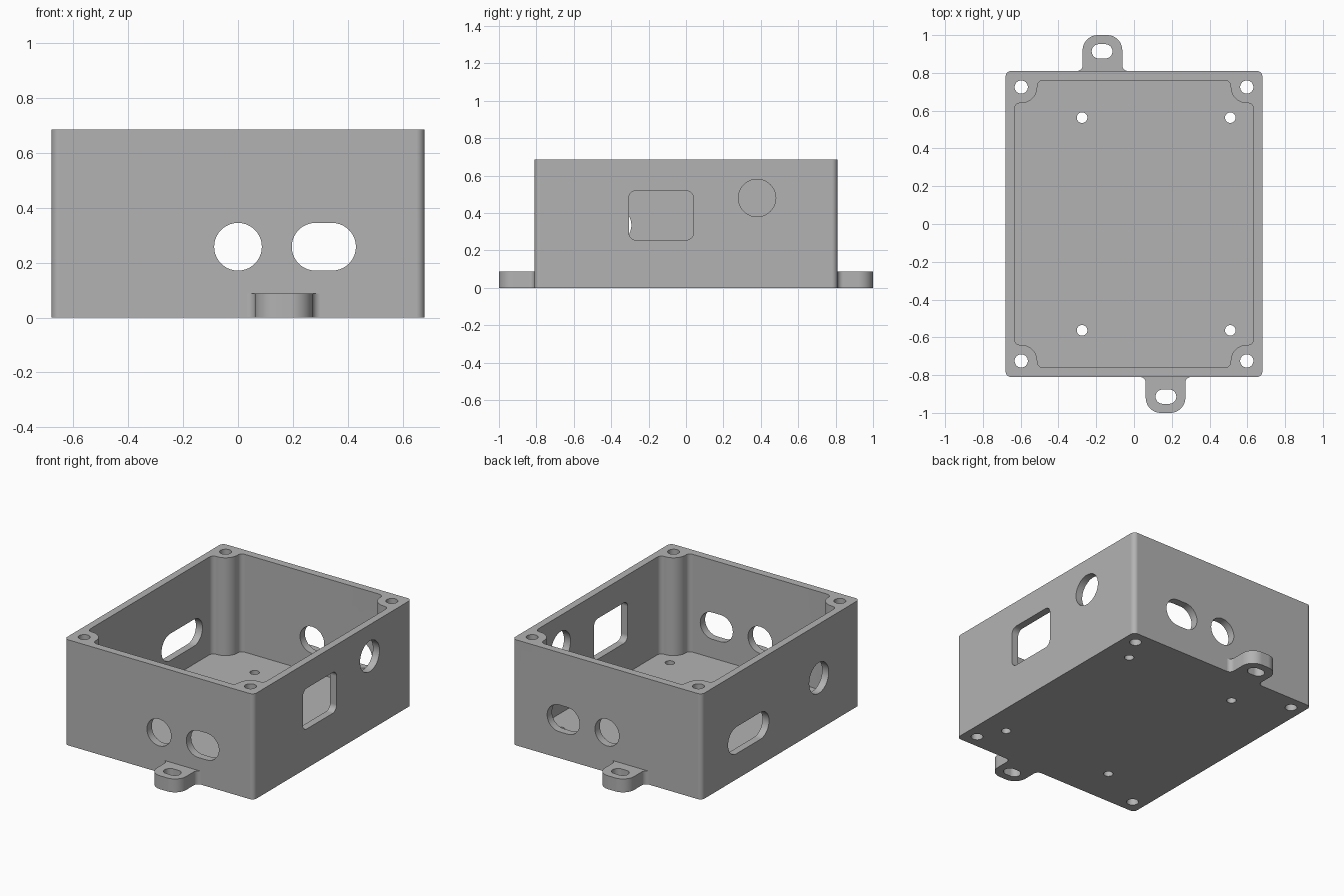
import bpy, bmesh
from math import radians, cos, sin

if "Cube" in bpy.data.objects:
    bpy.data.objects.remove(bpy.data.objects["Cube"])

GREY = (0.45, 0.45, 0.45, 1)
plastic = bpy.data.materials.new("grey plastic")
plastic.use_nodes = True
plastic.diffuse_color = GREY
plastic.node_tree.nodes["Principled BSDF"].inputs["Base Color"].default_value = GREY

HALF_X, HALF_Y, HEIGHT, FLOOR = 0.68, 0.81, 0.685, 0.05


def arc(cx, cy, r, start, end, steps=10):
    angles = [radians(start + (end - start) * i / steps) for i in range(steps + 1)]
    return [(cx + r * cos(a), cy + r * sin(a)) for a in angles]


def rounded(cx, cy, hx, hy, r):
    """Rounded rectangle; a slot or a circle when r fills the half size."""
    dx, dy = hx - r, hy - r
    return (arc(cx + dx, cy + dy, r, 0, 90) + arc(cx - dx, cy + dy, r, 90, 180)
            + arc(cx - dx, cy - dy, r, 180, 270) + arc(cx + dx, cy - dy, r, 270, 360))


def prism(name, outline, low, high, axis="z"):
    """Extrude an outline along an axis into a closed solid."""
    place = {"z": lambda u, v: (u, v, low),
             "x": lambda u, v: (low, u, v),
             "y": lambda u, v: (u, low, v)}[axis]
    shift = {"z": (0, 0, 1), "x": (1, 0, 0), "y": (0, 1, 0)}[axis]
    bm = bmesh.new()
    verts = [bm.verts.new(place(u, v)) for u, v in outline]
    face = bm.faces.new(verts)
    new = bmesh.ops.extrude_face_region(bm, geom=[face])["geom"]
    bmesh.ops.translate(bm, vec=[s * (high - low) for s in shift],
                        verts=[g for g in new if isinstance(g, bmesh.types.BMVert)])
    bmesh.ops.remove_doubles(bm, verts=bm.verts, dist=0.0001)
    bmesh.ops.recalc_face_normals(bm, faces=bm.faces)
    mesh = bpy.data.meshes.new(name)
    bm.to_mesh(mesh)
    bm.free()
    mesh.materials.append(plastic)
    obj = bpy.data.objects.new(name, mesh)
    bpy.context.collection.objects.link(obj)
    return obj


def combine(body, tool, operation):
    mod = body.modifiers.new(operation, "BOOLEAN")
    mod.operation, mod.object, mod.solver = operation, tool, "EXACT"
    bpy.context.view_layer.objects.active = body
    bpy.ops.object.modifier_apply(modifier=mod.name)
    bpy.data.objects.remove(tool)


# Outer box
box = prism("enclosure_box", rounded(0, 0, HALF_X, HALF_Y, 0.03), 0, HEIGHT)

# Mounting tabs at the foot of the front and back walls
half_tab = [(-0.135, 0.785)] + arc(-0.135, 0.84, 0.03, -90, 0) + arc(-0.025, 0.92, 0.08, 180, 90)
tab = half_tab + [(-x, y) for x, y in reversed(half_tab)]
for side in (1, -1):
    outline = [(side * (x - 0.167), side * y) for x, y in tab]
    combine(box, prism("mounting_tab", outline, 0, 0.087), "UNION")

# Cavity, leaving a filleted screw boss in each corner
corner = (arc(0.603, 0.61, 0.03, 0, 90) + arc(0.597, 0.725, 0.085, 270, 180)
          + arc(0.482, 0.73, 0.03, 0, 90))
left = [(-x, y) for x, y in reversed(corner)]
cavity = corner + left + [(-x, -y) for x, y in corner + left]
combine(box, prism("cavity_cutter", cavity, FLOOR, 1), "DIFFERENCE")

# Vertical holes: corner screws, floor mounts and tab slots
vertical = [rounded(sx * 0.597, sy * 0.725, 0.035, 0.035, 0.035)
            for sx in (1, -1) for sy in (1, -1)]
vertical += [rounded(x, sy * 0.563, 0.028, 0.028, 0.028)
             for x in (-0.275, 0.51) for sy in (1, -1)]
vertical += [rounded(-s * 0.169, s * 0.914, 0.055, 0.038, 0.038) for s in (1, -1)]
for outline in vertical:
    combine(box, prism("hole_cutter", outline, -0.2, 1), "DIFFERENCE")

# Matching openings through the front and back walls
round_port = rounded(0, 0.258, 0.087, 0.087, 0.087)
slot_port = rounded(0.313, 0.258, 0.117, 0.087, 0.087)
for outline in (round_port, slot_port):
    combine(box, prism("port_cutter", outline, -1.2, 1.2, "y"), "DIFFERENCE")

# Openings in the +x wall, then the -x wall
for outline in (rounded(-0.133, 0.387, 0.173, 0.132, 0.04),
                rounded(0.38, 0.48, 0.1, 0.1, 0.1)):
    combine(box, prism("port_cutter", outline, 0.4, 1, "x"), "DIFFERENCE")
for outline in (rounded(0.33, 0.253, 0.21, 0.087, 0.087),
                rounded(-0.392, 0.335, 0.1, 0.1, 0.1)):
    combine(box, prism("port_cutter", outline, -1, -0.4, "x"), "DIFFERENCE")

# Smooth the curved walls, keep the rims sharp
bpy.ops.object.select_all(action="DESELECT")
box.select_set(True)
bpy.context.view_layer.objects.active = box
bpy.ops.object.shade_smooth_by_angle(angle=radians(30))
weighted = box.modifiers.new("weighted_normals", "WEIGHTED_NORMAL")
weighted.keep_sharp = True
